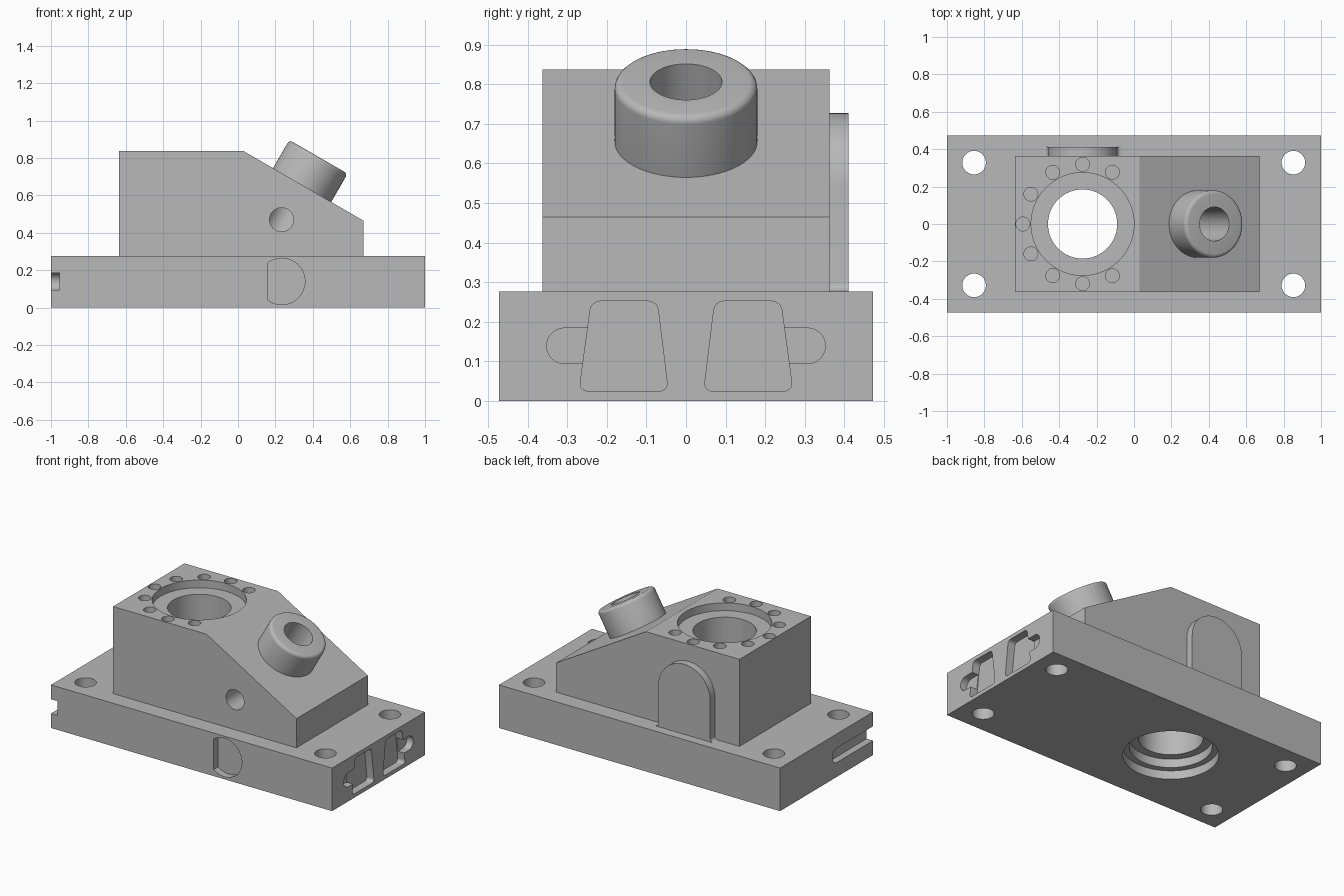
import bpy, bmesh
from math import cos, sin, radians, pi
from mathutils import Matrix, Vector

if "Cube" in bpy.data.objects:
    bpy.data.objects.remove(bpy.data.objects["Cube"])

grey = bpy.data.materials.new("machined_grey")
grey.use_nodes = True
colour = (0.48, 0.48, 0.48, 1)
grey.diffuse_color = colour
grey.node_tree.nodes["Principled BSDF"].inputs["Base Color"].default_value = colour


def make(name, bm):
    bmesh.ops.recalc_face_normals(bm, faces=bm.faces)
    mesh = bpy.data.meshes.new(name)
    bm.to_mesh(mesh)
    bm.free()
    mesh.materials.append(grey)
    ob = bpy.data.objects.new(name, mesh)
    bpy.context.collection.objects.link(ob)
    return ob


def arc(cx, cy, r, start, end, n=24):
    angles = [radians(start + (end - start) * i / n) for i in range(n + 1)]
    return [(cx + r * cos(a), cy + r * sin(a)) for a in angles]


def prism(name, points, axis, low, high, corner=0):
    """Extrude a 2D profile along an axis, optionally rounding its corners."""
    place = {"X": lambda p, q, d: (d, p, q),
             "Y": lambda p, q, d: (p, d, q),
             "Z": lambda p, q, d: (p, q, d)}[axis]
    bm = bmesh.new()
    face = bm.faces.new([bm.verts.new(place(p, q, low)) for p, q in points])
    out = bmesh.ops.extrude_face_region(bm, geom=[face])
    moved = [v for v in out["geom"] if isinstance(v, bmesh.types.BMVert)]
    bmesh.ops.translate(bm, verts=moved, vec=Vector(place(0, 0, high - low)))
    if corner:
        top = set(moved)
        sides = [e for e in bm.edges if (e.verts[0] in top) != (e.verts[1] in top)]
        bmesh.ops.bevel(bm, geom=sides, offset=corner, segments=5,
                        profile=0.5, affect="EDGES")
    return make(name, bm)


def box(name, x0, x1, y0, y1, z0, z1):
    return prism(name, [(x0, y0), (x1, y0), (x1, y1), (x0, y1)], "Z", z0, z1)


def disc(name, x, y, r, axis, low, high):
    return prism(name, arc(x, y, r, 0, 360, 64)[:-1], axis, low, high)


def cut(ob, cutters):
    bpy.context.view_layer.objects.active = ob
    for c in cutters:
        c.hide_render = True
        mod = ob.modifiers.new("cut", "BOOLEAN")
        mod.operation = "DIFFERENCE"
        mod.solver = "EXACT"
        mod.object = c
        bpy.ops.object.modifier_apply(modifier=mod.name)
        bpy.data.objects.remove(c)


BASE_TOP, BLOCK_TOP, BORE_X = 0.277, 0.837, -0.275


def bore():
    return disc("bore_cutter", BORE_X, 0, 0.185, "Z", -0.1, 1)


# Base plate with corner holes, bore and stepped recess underneath
base = box("base_plate", -1, 1, -0.472, 0.472, 0, BASE_TOP)
cutters = [disc("corner_hole", x, y, 0.063, "Z", -0.1, 0.4)
           for x in (-0.855, 0.852) for y in (-0.328, 0.328)]
cutters += [bore(),
            disc("lower_recess", BORE_X, 0, 0.275, "Z", -0.1, 0.055),
            disc("inner_recess", BORE_X, 0, 0.237, "Z", -0.1, 0.11)]

# Trapezoid pockets and side slots in the right-hand end
for s in (-1, 1):
    tooth = [(0.045, 0.025), (0.27, 0.025), (0.239, 0.252), (0.073, 0.252)]
    slot = arc(0.307, 0.139, 0.045, -90, 90) + [(0.2, 0.184), (0.2, 0.094)]
    cutters.append(prism("tooth_pocket", [(s * y, z) for y, z in tooth],
                         "X", 0.95, 1.1, 0.022))
    cutters.append(prism("slot_pocket", [(s * y, z) for y, z in slot],
                         "X", 0.955, 1.1))

# Open slot in the opposite end, D-shaped pocket in the front
cutters.append(prism("end_slot", arc(-0.105, 0.139, 0.046, -90, 90)
                     + [(-0.6, 0.185), (-0.6, 0.093)], "X", -1.1, -0.955))
cutters.append(prism("d_pocket", arc(0.234, 0.14, 0.124, -128, 128, 48),
                     "Y", -0.6, -0.427))
cut(base, cutters)

# Wedge block with counterbored bore, bolt circle and ports
block = prism("wedge_block", [(-0.635, BASE_TOP), (0.67, BASE_TOP), (0.67, 0.465),
                              (0.03, BLOCK_TOP), (-0.635, BLOCK_TOP)],
              "Y", -0.363, 0.363)
tilt = Matrix.Translation((0.43, 0, 0.806)) @ Matrix.Rotation(pi / 6, 4, "Y")


def tilted_bore():
    ob = disc("spout_bore", 0, 0, 0.091, "Z", -0.47, 0.1)
    ob.data.transform(tilt)
    return ob


cutters = [bore(),
           disc("counterbore", BORE_X, 0, 0.275, "Z", BLOCK_TOP - 0.05, 1),
           tilted_bore(),
           disc("front_port", 0.233, 0.47, 0.064, "Y", -0.5, 0)]
for i in range(9):
    a = radians(60 + 30 * i)
    cutters.append(disc("bolt_hole", BORE_X + 0.319 * cos(a), 0.319 * sin(a),
                        0.037, "Z", BLOCK_TOP - 0.1, 1))
cut(block, cutters)

# Tilted spout with a rounded rim
bm = bmesh.new()
bmesh.ops.create_cone(bm, cap_ends=True, segments=64, radius1=0.18, radius2=0.18,
                      depth=0.2, matrix=Matrix.Translation((0, 0, -0.1)))
rim = [e for e in bm.edges if all(v.co.z > -0.01 for v in e.verts)]
bmesh.ops.bevel(bm, geom=rim, offset=0.02, segments=5, profile=0.5, affect="EDGES")
bm.transform(tilt)
spout = make("spout", bm)
cut(spout, [tilted_bore()])

# Arched pad on the back, flared at its foot
pad = prism("arched_pad",
            arc(BORE_X, 0.542, 0.185, 0, 180, 40)
            + arc(BORE_X - 0.207, BASE_TOP + 0.022, 0.022, 0, -90, 6)
            + arc(BORE_X + 0.207, BASE_TOP + 0.022, 0.022, 270, 180, 6),
            "Y", 0.355, 0.411)

# Smooth the curved walls and keep the edges crisp
bpy.ops.object.select_all(action="DESELECT")
for ob in (base, block, spout, pad):
    ob.select_set(True)
bpy.context.view_layer.objects.active = base
bpy.ops.object.shade_smooth_by_angle(angle=radians(25))
